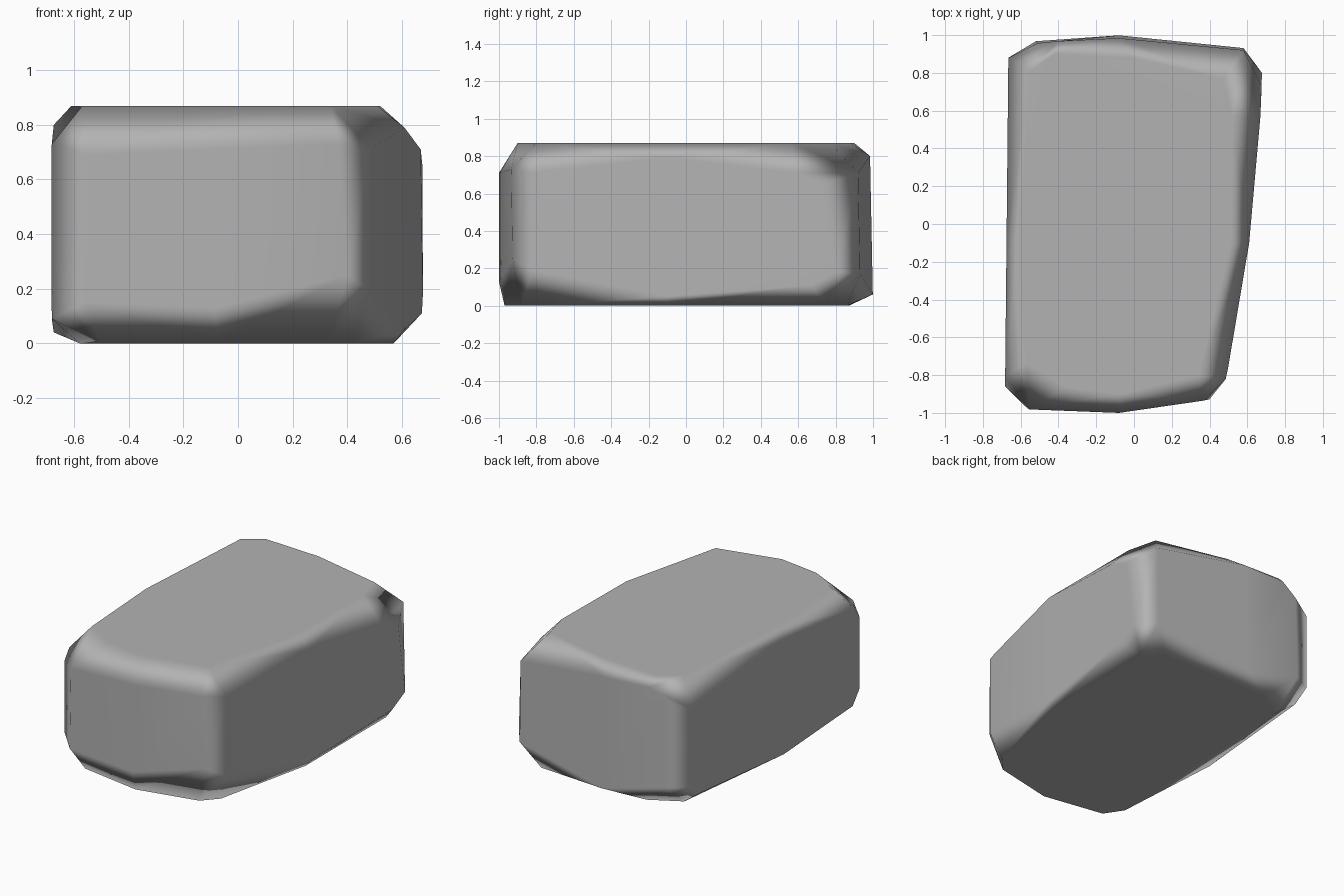
import bpy, bmesh, math

if "Cube" in bpy.data.objects:
    bpy.data.objects.remove(bpy.data.objects["Cube"])

# Outlines of the six flat sides of the boulder, as 2D points in each side's plane
TOP = [(-.57, -.73), (-.36, -.86), (-.08, -.90), (.34, -.80), (.51, -.10), (.52, .57),
       (.47, .77), (-.02, .88), (-.42, .90), (-.55, .81), (-.61, -.10)]
BOTTOM = [(.57, .75), (.47, .86), (-.08, .88), (-.32, .87), (-.52, .76), (-.60, -.10),
          (-.58, -.78), (-.50, -.90), (-.08, -.97), (.33, -.88), (.42, -.78), (.57, -.10)]
FRONT = [(-.55, .69), (-.08, .71), (.37, .73), (.40, .25), (-.08, .13), (-.56, .15)]   # x, z
BACK = [(.58, .71), (-.08, .80), (-.40, .81), (-.51, .74), (-.52, .17), (-.08, .06), (.58, .17)]
RIGHT = [(-.82, .71), (-.76, .72), (-.10, .79), (.57, .71), (.73, .65), (.80, .18),
         (.67, .11), (-.10, .05), (-.82, .19)]                                         # y, z
LEFT = [(.88, .70), (-.07, .80), (-.81, .73), (-.86, .66), (-.86, .18), (-.79, .09),
        (-.07, .04), (.77, .11), (.88, .18)]

# Each side is gently bowed
points = [(x, y, .87) for x, y in TOP]
points += [(x, y, 0) for x, y in BOTTOM]
points += [(x, -1 + .055 * (x + .08) + .2 * (x + .08) ** 2, z) for x, z in FRONT]
points += [(x, 1 - .15 * (x + .08) ** 2 - .02 * z, z) for x, z in BACK]
points += [(.622 + .117 * y - .06 * y * y, y, z) for y, z in RIGHT]
points += [(-.674 + .01 * y, y, z) for y, z in LEFT]

# Wrap the outlines in a hull, which makes the chamfers between sides
bm = bmesh.new()
for p in points:
    bm.verts.new(p)
hull = bmesh.ops.convex_hull(bm, input=bm.verts)
bmesh.ops.delete(bm, geom=[v for v in bm.verts if not v.link_faces], context='VERTS')
bmesh.ops.dissolve_limit(bm, angle_limit=math.radians(4), verts=bm.verts, edges=bm.edges)
bmesh.ops.recalc_face_normals(bm, faces=bm.faces)
for f in bm.faces:
    f.smooth = True

mesh = bpy.data.meshes.new("boulder")
bm.to_mesh(mesh)
bm.free()
rock = bpy.data.objects.new("boulder", mesh)
bpy.context.collection.objects.link(rock)

# Stone colour
stone = bpy.data.materials.new("stone grey")
stone.diffuse_color = (.45, .45, .45, 1)
stone.use_nodes = True
stone.node_tree.nodes["Principled BSDF"].inputs["Base Color"].default_value = stone.diffuse_color
mesh.materials.append(stone)

# Flat sides with soft rounded chamfers
weighted = rock.modifiers.new("soft_chamfers", 'WEIGHTED_NORMAL')
weighted.mode = 'FACE_AREA'
weighted.weight = 80
